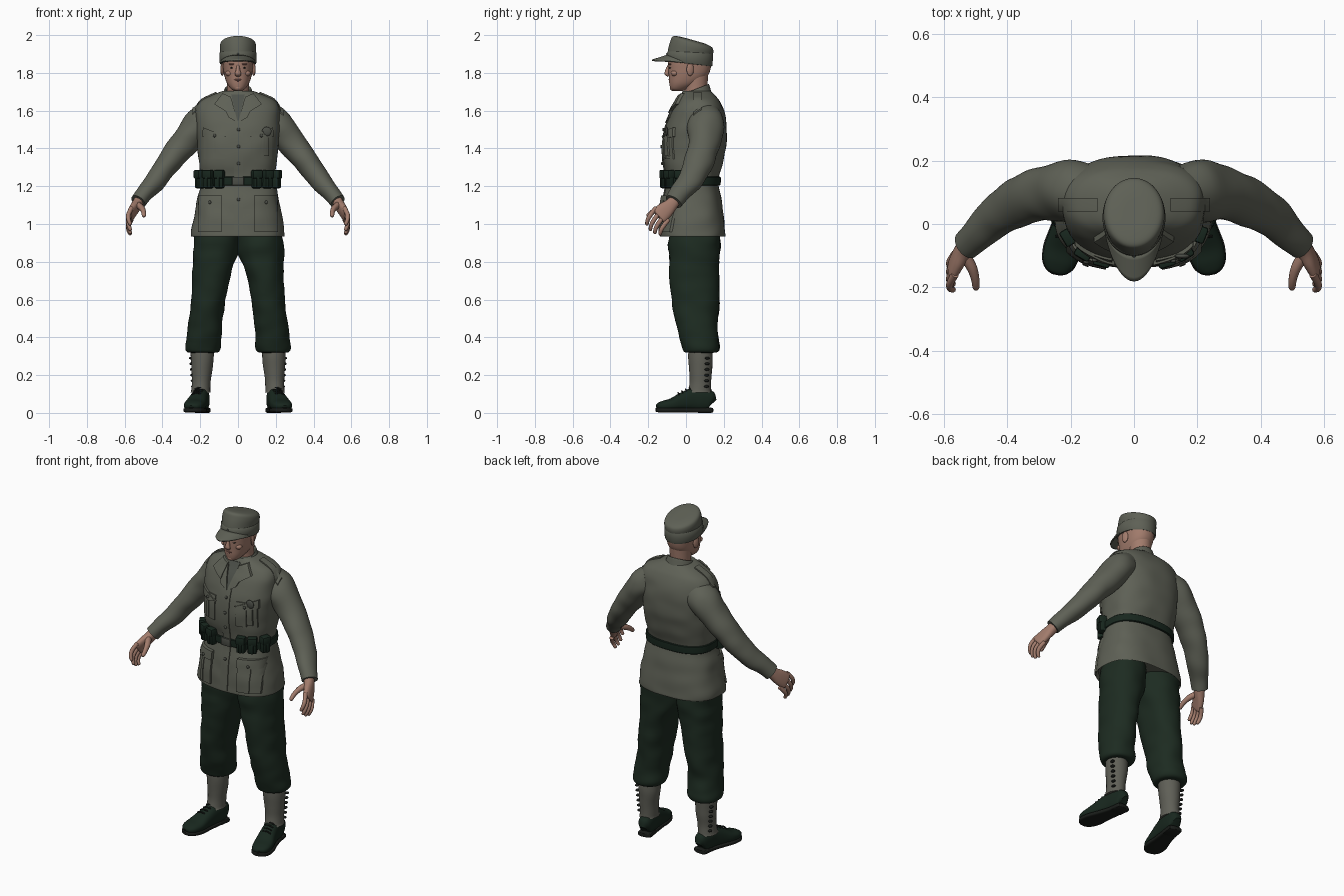
import bpy, bmesh, math
from mathutils import Vector, Matrix, noise
from mathutils.bvhtree import BVHTree


def material(name, r, g, b):
    m = bpy.data.materials.new(name)
    m.diffuse_color = (r, g, b, 1)
    return m


CLOTH = material("field_grey_cloth", .112, .118, .092)
TROUSER = material("dark_green_cloth", .012, .024, .015)
LEATHER = material("dark_green_leather", .009, .020, .013)
GAITER = material("grey_canvas", .115, .115, .095)
SKIN = material("skin", .36, .20, .15)
LIP = material("lips", .26, .12, .10)
DARK = material("near_black", .010, .012, .010)
SHIRT = material("shirt_grey", .075, .082, .068)
METAL = material("dull_metal", .07, .075, .062)


def finish(name, bm, mat, angle=40):
    bmesh.ops.recalc_face_normals(bm, faces=bm.faces[:])
    me = bpy.data.meshes.new(name)
    bm.to_mesh(me)
    bm.free()
    me.materials.append(mat)
    for p in me.polygons:
        p.use_smooth = True
    me.set_sharp_from_angle(angle=math.radians(angle))
    ob = bpy.data.objects.new(name, me)
    bpy.context.collection.objects.link(ob)
    return ob


def skin(name, sections, mat, p=2.0, fold=0.0, n=40, steps=6, angle=40):
    """Smooth surface through cross-sections (centre, half axis u, half axis v)."""
    flat = [[c for vec in s for c in vec] for s in sections]
    rows = []
    for i in range(len(flat) - 1):
        a, b, c, d = flat[max(i - 1, 0)], flat[i], flat[i + 1], flat[min(i + 2, len(flat) - 1)]
        for k in range(steps):
            t = k / steps
            rows.append([.5 * (2 * q + (r - o) * t + (2 * o - 5 * q + 4 * r - s) * t * t
                         + (3 * q - o - 3 * r + s) * t ** 3) for o, q, r, s in zip(a, b, c, d)])
    rows.append(flat[-1])
    bm = bmesh.new()
    rings = []
    for row in rows:
        o, u, v = Vector(row[:3]), Vector(row[3:6]), Vector(row[6:])
        ring = []
        for j in range(n):
            t = 2 * math.pi * j / n
            cx, sy = math.cos(t), math.sin(t)
            off = u * math.copysign(abs(cx) ** (2 / p), cx) + v * math.copysign(abs(sy) ** (2 / p), sy)
            q = o + off
            f = fold * noise.noise(Vector((q.x * 9, q.y * 9, q.z * 13)))
            ring.append(bm.verts.new(q + off * f))
        rings.append(ring)
    for r0, r1 in zip(rings, rings[1:]):
        for j in range(n):
            bm.faces.new((r0[j], r0[(j + 1) % n], r1[(j + 1) % n], r1[j]))
    bm.faces.new(rings[0])
    bm.faces.new(rings[-1])
    return finish(name, bm, mat, angle)


def column(name, rings, mat, s=1, **kw):
    """Rings: x, y, z, half width, half depth, optional slope along y."""
    secs = [(Vector((r[0] * s, r[1], r[2])), Vector((r[3], 0, 0)),
             Vector((0, r[4], r[4] * (r[5] if len(r) > 5 else 0)))) for r in rings]
    return skin(name, secs, mat, **kw)


def tube(name, pts, mat, s=1, side=(0, 1, 0), **kw):
    """Points: x, y, z, radius along side, radius across."""
    pos = [Vector((q[0] * s, q[1], q[2])) for q in pts]
    secs = []
    for i, q in enumerate(pts):
        t = (pos[min(i + 1, len(pos) - 1)] - pos[max(i - 1, 0)]).normalized()
        u = Vector((side[0] * s, side[1], side[2]))
        u = (u - t * u.dot(t)).normalized()
        secs.append((pos[i], u * q[3], t.cross(u) * q[4]))
    return skin(name, secs, mat, **kw)


def blob(name, loc, size, mat, rot=0):
    bm = bmesh.new()
    bmesh.ops.create_uvsphere(bm, u_segments=20, v_segments=12, radius=1, matrix=Matrix.Translation(loc)
                              @ Matrix.Rotation(rot, 4, 'Z') @ Matrix.Diagonal((*size, 1)))
    return finish(name, bm, mat)


def box(name, loc, size, mat, rot=0, bevel=.008):
    bm = bmesh.new()
    bmesh.ops.create_cube(bm, size=1, matrix=Matrix.Translation(loc)
                          @ Matrix.Rotation(rot, 4, 'Z') @ Matrix.Diagonal((*size, 1)))
    bmesh.ops.bevel(bm, geom=bm.edges[:], offset=bevel, segments=2, affect='EDGES', profile=.5)
    return finish(name, bm, mat)


# Jacket body
torso = column("jacket_body", [
    (0, .035, .955, .235, .16), (0, .035, .937, .248, .174), (0, .034, 1.02, .238, .168),
    (0, .033, 1.12, .218, .155), (0, .034, 1.21, .2, .139), (0, .035, 1.25, .2, .141),
    (0, .038, 1.32, .206, .157), (0, .044, 1.42, .214, .168), (0, .055, 1.52, .222, .16),
    (0, .063, 1.6, .224, .138), (0, .066, 1.65, .2, .112), (0, .062, 1.68, .145, .092),
    (0, .056, 1.705, .08, .072)], CLOTH, p=2.5, fold=.03, n=64)
cloth = [torso]

# Sleeves, hands and fingers
for s in (-1, 1):
    cloth.append(tube("sleeve", [
        (.14, .1, 1.565, .085, .085), (.2, .105, 1.53, .098, .086), (.29, .095, 1.42, .085, .074),
        (.37, .065, 1.32, .077, .064), (.44, .02, 1.225, .066, .055), (.495, -.035, 1.16, .055, .045),
        (.528, -.066, 1.118, .048, .042)], CLOTH, s, fold=.09))
    tube("hand", [(.515, -.05, 1.135, .03, .028), (.534, -.078, 1.103, .035, .027),
                  (.553, -.108, 1.075, .044, .023), (.57, -.14, 1.047, .046, .018),
                  (.574, -.148, 1.04, .036, .012)], SKIN, s, side=(0, -.7, .7), n=24, p=2.3)
    for i in range(4):
        y, z = -.174 + i * .022, 1.074 - i * .021
        k = (.95, 1.05, 1, .82)[i]
        tube("finger", [(.564, y + .015, z + .012, .012, .012), (.58, y - .014 * k, z - .026 * k, .012, .012),
                        (.579, y - .03 * k, z - .055 * k, .011, .011), (.57, y - .035 * k, z - .079 * k, .009, .009),
                        (.568, y - .036 * k, z - .084 * k, .004, .004)], SKIN, s, n=12, steps=3)
    tube("thumb", [(.53, -.105, 1.1, .018, .018), (.51, -.14, 1.085, .017, .016), (.5, -.175, 1.065, .014, .013),
                   (.498, -.2, 1.045, .011, .011), (.498, -.206, 1.038, .004, .004)], SKIN, s, n=12, steps=4)

# Surface of jacket and sleeves, used to lay pockets and flaps on
verts, polys = [], []
for ob in cloth:
    base = len(verts)
    verts += [v.co.copy() for v in ob.data.vertices]
    polys += [[base + i for i in p.vertices] for p in ob.data.polygons]
surface = BVHTree.FromPolygons(verts, polys)


def drop(a, b, down=False):
    o, d = (Vector((a, b, 3)), Vector((0, 0, -1))) if down else (Vector((a, -2, b)), Vector((0, 1, 0)))
    hit, nor, _, _ = surface.ray_cast(o, d)
    if hit is None:
        hit, nor, _, _ = surface.find_nearest(Vector((a, b, 1.6)) if down else Vector((a, 0, b)))
    return hit, nor, d


def plate(name, corners, mat, thick=.006, s=1, down=False, n=8):
    """Thin four-cornered panel draped over the jacket."""
    c = [Vector((x * s, y)) for x, y in corners]
    bm = bmesh.new()
    g = []
    for i in range(n + 1):
        for j in range(n + 1):
            q = c[0].lerp(c[1], i / n).lerp(c[3].lerp(c[2], i / n), j / n)
            hit, nor, d = drop(q.x, q.y, down)
            g.append(bm.verts.new(hit - d * thick))
    for i in range(n):
        for j in range(n):
            k = i * (n + 1) + j
            bm.faces.new((g[k], g[k + 1], g[k + n + 2], g[k + n + 1]))
    rim = bmesh.ops.extrude_edge_only(bm, edges=[e for e in bm.edges if e.is_boundary])
    for v in rim['geom']:
        if isinstance(v, bmesh.types.BMVert):
            v.co += d * (thick + .004)
    return finish(name, bm, mat, 35)


def rect(x0, x1, z0, z1):
    return [(x0, z0), (x1, z0), (x1, z1), (x0, z1)]


def button(x, z, out=.004, r=.009, mat=METAL):
    hit, nor, d = drop(x, z)
    blob("button", hit - d * out, (r, .006, r), mat)


# Pockets, lapels, shoulder straps and ammunition pouches
for s in (-1, 1):
    plate("chest_pocket", rect(.07, .18, 1.345, 1.49), CLOTH, .007, s)
    plate("chest_pocket_pleat", rect(.115, .133, 1.35, 1.48), CLOTH, .012, s)
    plate("chest_pocket_flap", [(.062, 1.462), (.125, 1.45), (.188, 1.462), (.186, 1.512)], CLOTH, .014, s)
    plate("hip_pocket", rect(.088, .212, .958, 1.12), CLOTH, .014, s)
    plate("hip_pocket_pleat", rect(.143, .162, .962, 1.11), CLOTH, .019, s)
    plate("hip_pocket_flap", rect(.084, .208, 1.1, 1.152), CLOTH, .021, s)
    button(.124 * s, 1.468, .016)
    button(.15 * s, 1.115, .023)
    plate("lapel", [(.035, 1.665), (.066, 1.6), (.05, 1.565), (0, 1.535)], CLOTH, .01, s)
    plate("collar_wing", [(.036, 1.672), (.082, 1.692), (.126, 1.635), (.052, 1.588)], CLOTH, .017, s)
    plate("shoulder_strap", rect(.115, .24, .04, .082), CLOTH, .008, s, True)
    for x in (.095, .148, .188):
        hit, nor, d = drop(x * s, 1.235)
        rot = math.atan2(nor.x, -nor.y)
        out = Vector((nor.x, nor.y, 0)).normalized()
        box("ammo_pouch", hit + out * .014, (.05, .046, .092), LEATHER, rot, .01)
        box("pouch_flap", hit + out * .017 + Vector((0, 0, .028)), (.054, .05, .046), LEATHER, rot, .008)
        box("pouch_strap", hit + out * .036 - Vector((0, 0, .008)), (.014, .012, .07), LEATHER, rot, .003)
plate("shirt_front", [(-.036, 1.685), (.036, 1.685), (.004, 1.545), (-.004, 1.545)], SHIRT, .003)
plate("front_placket", rect(-.022, .026, .945, 1.545), CLOTH, .005, n=16)
for z in (1.5, 1.41, 1.32, 1.13):
    button(.003, z, .007)

# Chest badge and its strap
hit, nor, d = drop(.152, 1.49)
blob("badge", hit - d * .017, (.025, .008, .025), METAL)
plate("badge_strap", rect(.138, .164, 1.36, 1.475), CLOTH, .016)

# Belt with buckle
column("belt", [(0, .035, 1.205, .2, .14), (0, .035, 1.207, .208, .148), (0, .035, 1.247, .208, .149),
                (0, .035, 1.249, .2, .14)], LEATHER, p=2.5, n=64, steps=2)
box("buckle", (0, -.116, 1.227), (.062, .012, .046), METAL, 0, .004)

# Collar stand and neck
column("collar_stand", [(0, .056, 1.66, .092, .082, .3), (0, .055, 1.69, .08, .074, .36),
                        (0, .053, 1.713, .072, .069, .38), (0, .053, 1.713, .066, .063, .38),
                        (0, .053, 1.70, .06, .058, .38)], CLOTH, steps=4)
column("neck", [(0, .05, 1.66, .06, .058), (0, .052, 1.72, .058, .06), (0, .05, 1.79, .062, .068)], SKIN)

# Head and facial features
column("head", [(0, -.04, 1.704, .018, .022), (0, -.036, 1.715, .036, .045), (0, -.012, 1.742, .057, .076),
                (0, .01, 1.78, .071, .101), (0, .018, 1.82, .078, .112), (0, .02, 1.87, .081, .114),
                (0, .025, 1.93, .07, .098)], SKIN, p=2.25)
tube("nose", [(0, -.086, 1.845, .007, .008), (0, -.097, 1.815, .011, .012), (0, -.101, 1.795, .017, .012),
              (0, -.092, 1.783, .012, .006)], SKIN, side=(1, 0, 0), n=16)
blob("chin", (0, -.066, 1.722), (.024, .02, .018), SKIN)
blob("upper_lip", (0, -.084, 1.764), (.022, .009, .005), LIP)
blob("lower_lip", (0, -.081, 1.755), (.019, .009, .005), LIP)
for s in (-1, 1):
    blob("ear", (.083 * s, .022, 1.818), (.009, .02, .034), SKIN, .3 * s)
    blob("eye", (.031 * s, -.083, 1.827), (.012, .007, .004), DARK, .25 * s)
    blob("eyebrow", (.032 * s, -.085, 1.846), (.018, .008, .005), LIP, .25 * s)
    blob("cheekbone", (.045 * s, -.06, 1.798), (.022, .02, .016), SKIN)

# Cap with folded flap and visor
column("cap_crown", [(0, .018, 1.853, .088, .112, -.12), (0, .018, 1.851, .093, .118, -.12),
                     (0, .022, 1.9, .094, .118, -.16), (0, .031, 1.942, .096, .114, -.23),
                     (0, .034, 1.965, .085, .102, -.28), (0, .036, 1.973, .05, .065, -.28),
                     (0, .036, 1.974, .01, .015, -.28)], CLOTH, n=48)
column("cap_flap", [(0, .019, 1.852, .093, .117, -.12), (0, .019, 1.854, .098, .121, -.12),
                    (0, .022, 1.905, .099, .121, -.05), (0, .022, 1.907, .092, .115, -.05)],
       CLOTH, n=48, steps=2)
for z in (1.885, 1.9):
    blob("cap_button", (0, -.1, z), (.006, .005, .006), METAL)
bm = bmesh.new()
grid = []
for i in range(25):
    t = math.pi * (1.07 + .86 * i / 24)
    f = -math.sin(t)
    for j in range(7):
        k = j / 6
        y = .01 + math.sin(t) * (.11 + .08 * k * f)
        z = 1.85 + .042 * f * (1 - k) + .016 * k * f
        grid.append(bm.verts.new((.092 * math.cos(t), y, z)))
for i in range(24):
    for j in range(6):
        k = i * 7 + j
        bm.faces.new((grid[k], grid[k + 1], grid[k + 8], grid[k + 7]))
visor = finish("cap_visor", bm, CLOTH)
mod = visor.modifiers.new("thickness", 'SOLIDIFY')
mod.thickness, mod.offset = .008, 0

# Legs: trousers, gaiters and shoes
for s in (-1, 1):
    column("trouser_leg", [
        (.115, .045, .99, .115, .13), (.118, .045, .87, .122, .135), (.138, .044, .75, .102, .131),
        (.157, .05, .6, .09, .124), (.17, .055, .48, .088, .112), (.18, .067, .4, .091, .103),
        (.186, .079, .347, .094, .097), (.187, .08, .322, .082, .084), (.187, .08, .318, .05, .05)],
        TROUSER, s, p=2.2, fold=.09, n=48)
    column("gaiter", [(.188, .077, .35, .062, .062), (.19, .077, .27, .06, .064), (.193, .077, .18, .05, .056),
                      (.196, .073, .125, .05, .06), (.197, .07, .108, .053, .066)], GAITER, s, fold=.05)
    for i in range(6):
        blob("gaiter_lace", (s * (.237 + .0025 * i), .108 + .001 * i, .14 + .03 * i), (.011, .013, .007), DARK)
    tube("shoe", [(.187, .138, .05, .02, .03), (.188, .128, .062, .036, .052), (.193, .085, .07, .043, .062),
                  (.2, .035, .07, .045, .062), (.212, -.02, .058, .05, .049), (.226, -.075, .043, .056, .034),
                  (.237, -.12, .037, .051, .027), (.244, -.147, .033, .034, .018), (.246, -.154, .03, .015, .01)],
         LEATHER, s, side=(1, 0, 0), p=2.5)
    tube("shoe_sole", [(.187, .143, .014, .018, .01), (.188, .13, .014, .04, .013), (.197, .06, .014, .043, .013),
                       (.212, -.01, .014, .05, .013), (.226, -.075, .014, .06, .013), (.238, -.125, .015, .053, .013),
                       (.245, -.15, .016, .034, .012), (.247, -.16, .016, .012, .008)],
         DARK, s, side=(1, 0, 0), p=4, n=32)
    box("shoe_heel", (.19 * s, .1, .014), (.082, .08, .028), DARK, .14 * s, .01)
    for i in range(4):
        tube("shoe_lace", [(.178 + i * .006, .022 - i * .02, .128 - i * .009, .004, .004),
                           (.204 + i * .006, .018 - i * .02, .134 - i * .009, .004, .004),
                           (.228 + i * .006, .022 - i * .02, .125 - i * .009, .004, .004)], DARK, s, n=8, steps=3)
